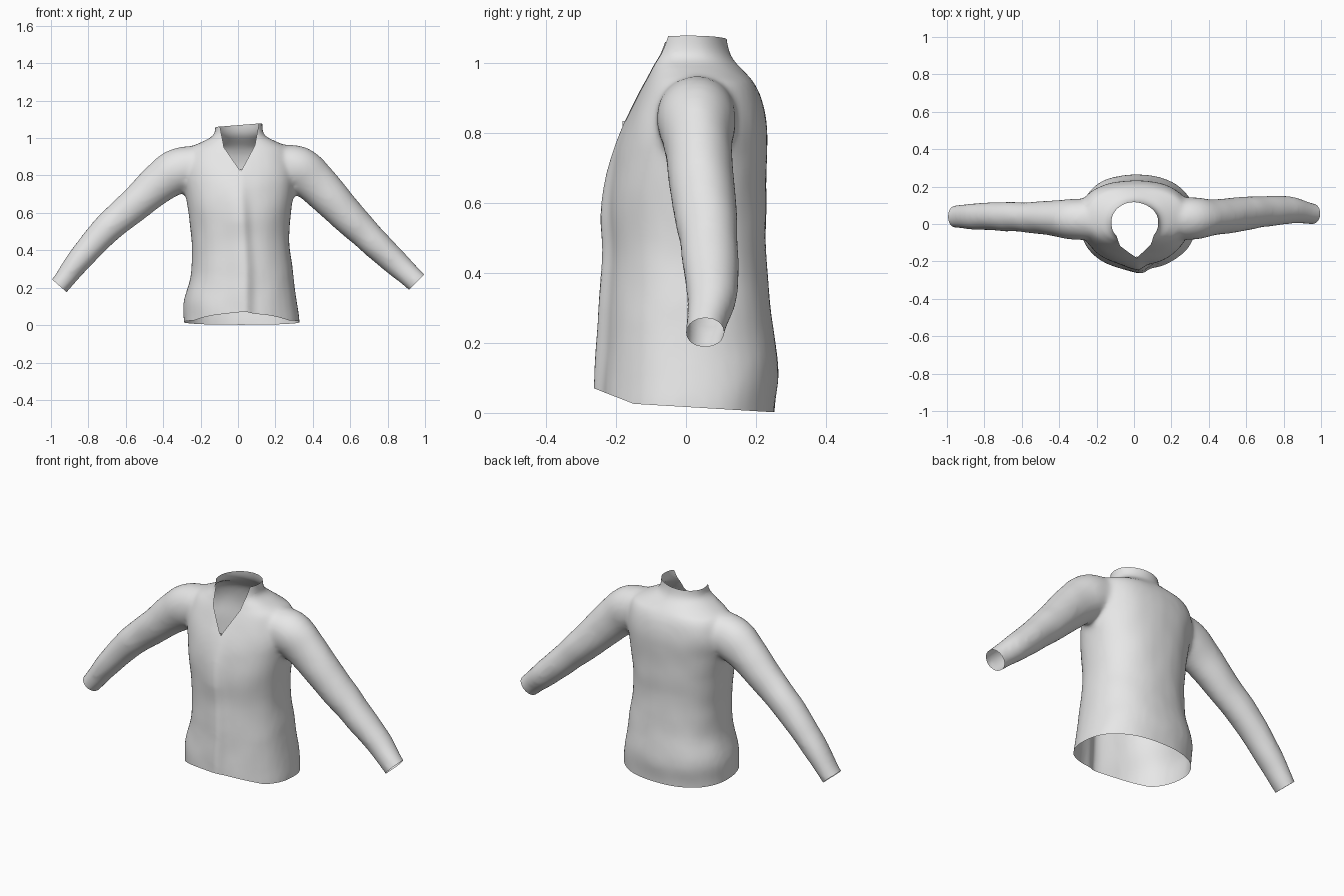
import bpy, bmesh, math
from mathutils import Vector, noise

cube = bpy.data.objects.get("Cube")
if cube:
    bpy.data.objects.remove(cube)

grey = bpy.data.materials.new("plain_grey_cloth")
grey.use_nodes = True
colour = (0.8, 0.8, 0.8, 1)
grey.diffuse_color = colour
grey.node_tree.nodes["Principled BSDF"].inputs["Base Color"].default_value = colour

SIDES = 36


def loft(bm, rings):
    """Closed tube through a list of point rings."""
    loops = [[bm.verts.new(p) for p in ring] for ring in rings]
    for a, b in zip(loops, loops[1:]):
        for i in range(SIDES):
            j = (i + 1) % SIDES
            bm.faces.new((a[i], a[j], b[j], b[i]))
    bm.faces.new(loops[0][::-1])
    bm.faces.new(loops[-1])


def spline(keys, steps=5):
    """Catmull-Rom interpolation of number tuples."""
    keys = [Vector(k) for k in keys]
    pts = [keys[0]] + keys + [keys[-1]]
    out = []
    for a, b, c, d in zip(pts, pts[1:], pts[2:], pts[3:]):
        for s in range(steps):
            t = s / steps
            out.append(b + (c - a) * (t / 2) + (a * 2 - b * 5 + c * 4 - d) * (t * t / 2)
                       + (b * 3 - a - c * 3 + d) * (t ** 3 / 2))
    return out + [keys[-1]]


def rounded(angle, power):
    c, s = math.cos(angle), math.sin(angle)
    return (math.copysign(abs(c) ** power, c), math.copysign(abs(s) ** power, s))


ANGLES = [2 * math.pi * i / SIDES for i in range(SIDES)]
bm = bmesh.new()

# Torso and collar: height, right edge, left edge, front, back
torso = [(-.08, -.29, .33, -.245, .25), (.02, -.29, .33, -.243, .255),
         (.13, -.29, .315, -.238, .265), (.28, -.25, .295, -.226, .245),
         (.45, -.25, .275, -.217, .23), (.6, -.265, .285, -.222, .23),
         (.72, -.285, .3, -.207, .232), (.82, -.3, .31, -.178, .232),
         (.9, -.285, .295, -.145, .218), (.95, -.255, .27, -.122, .193),
         (.985, -.185, .2, -.106, .16), (1.015, -.132, .143, -.098, .132),
         (1.06, -.122, .131, -.09, .117), (1.14, -.122, .131, -.088, .113)]
rings = []
for z, xr, xl, yf, yb in spline(torso, 4):
    ring = []
    for a in ANGLES:
        power = .8 if z > .98 and a > math.pi else .92 if a > math.pi else .86 if z < .95 else 1
        c, s = rounded(a, power)
        ring.append(((xl + xr) / 2 + c * (xl - xr) / 2, (yf + yb) / 2 + s * (yb - yf) / 2, z))
    rings.append(ring)
loft(bm, rings)

# Sleeves: centre, in-plane radius, depth radius
left_sleeve = [(.18, .03, .865, .1, .11), (.32, .03, .835, .122, .113),
               (.42, .035, .755, .112, .098), (.55, .05, .62, .097, .093),
               (.7, .066, .47, .082, .083), (.83, .075, .345, .071, .075),
               (.95, .056, .235, .06, .057), (1.03, .05, .155, .06, .057)]
right_sleeve = [(-.18, .025, .865, .1, .11), (-.32, .025, .825, .12, .11),
                (-.42, .03, .76, .107, .097), (-.55, .035, .645, .092, .083),
                (-.7, .04, .515, .08, .077), (-.83, .04, .372, .069, .073),
                (-.955, .04, .21, .053, .06), (-1.03, .04, .12, .053, .06)]
for keys in (left_sleeve, right_sleeve):
    path = spline(keys)
    rings = []
    for i, p in enumerate(path):
        t = path[min(i + 1, len(path) - 1)] - path[max(i - 1, 0)]
        n = Vector((-t[2], 0, t[0])).normalized()
        centre = Vector(p[:3])
        rings.append([centre + n * (math.cos(a) * p[3]) + Vector((0, math.sin(a) * p[4], 0))
                      for a in ANGLES])
    loft(bm, rings)
bmesh.ops.recalc_face_normals(bm, faces=bm.faces)

mesh = bpy.data.meshes.new("jacket_shell")
bm.to_mesh(mesh)
bm.free()
jacket = bpy.data.objects.new("jacket_shell", mesh)
bpy.context.collection.objects.link(jacket)

# Fuse torso and sleeves into one skin
fuse = jacket.modifiers.new("fuse", "REMESH")
fuse.mode = "VOXEL"
fuse.voxel_size = .0125
fused = jacket.evaluated_get(bpy.context.evaluated_depsgraph_get())
bm = bmesh.new()
bm.from_mesh(fused.to_mesh())
fused.to_mesh_clear()
jacket.modifiers.clear()
for _ in range(6):
    bmesh.ops.smooth_vert(bm, verts=bm.verts, factor=.5, use_axis_x=True, use_axis_y=True, use_axis_z=True)

# Soft cloth folds and the raised front closure
bm.normal_update()
for v in bm.verts:
    x, y, z = v.co
    shift = v.normal * (.003 * noise.noise(v.co * 8))
    seam = .015 + .025 * min(1, max(0, (.7 - z) / .4))
    if y < -.1 and z < .85:
        width = .035 if x > seam else .08
        shift.y -= .025 * math.exp(-((x - seam) / width) ** 2) * min(1, (.85 - z) / .3)
    v.co += shift


def cut(point, normal, keep_apart=lambda c: True, trim=True):
    """Slice the chosen faces by a plane, trimming the normal's side if asked."""
    faces = [f for f in bm.faces if keep_apart(f.calc_center_median())]
    geom = list({g for f in faces for g in (*f.verts, *f.edges)}) + faces
    bmesh.ops.bisect_plane(bm, geom=geom, plane_co=point, plane_no=normal, clear_outer=trim)


# Open hem, collar top and cuffs
cut((0, -.15, .026), (0, -.06, -1))
cut((0, -.15, .026), (0, -.39, -1))
cut((0, 0, 1.069), (-.08, 0, 1))
cut((.955, .056, .23), (.72, 0, -.7), lambda c: c.x > .75)
cut((-.955, .04, .21), (-.66, 0, -.75), lambda c: c.x < -.75)

# Open neck: a notch bounded by straight edges in the front
edges = [((.015, .82), (.09, .96)), ((.09, .96), (.112, 1.08)),
         ((.015, .82), (-.075, .95)), ((-.075, .95), (-.1, 1.08))]
planes = []
for i, ((x0, z0), (x1, z1)) in enumerate(edges):
    side = 1 if i < 2 else -1
    planes.append((Vector((x0, 0, z0)), Vector((side * (z1 - z0), 0, side * (x0 - x1)))))


def on_throat(c):
    return c.y < .01 and abs(c.x) < .2 and c.z > .79


for point, normal in planes:
    cut(point, normal, on_throat, trim=False)
notch = []
for f in bm.faces:
    c = f.calc_center_median()
    if on_throat(c) and all((c - p).dot(n) < 0 for p, n in planes):
        notch.append(f)
bmesh.ops.delete(bm, geom=notch, context="FACES")

mesh.clear_geometry()
bm.to_mesh(mesh)
bm.free()
mesh.materials.append(grey)

# Zip pull at the foot of the neck opening
bpy.ops.mesh.primitive_cube_add(size=1, location=(.015, -.178, .825))
pull = bpy.context.object
pull.name = "zip_pull"
pull.scale = (.008, .006, .02)
pull.data.materials.append(grey)

bpy.ops.object.select_all(action="DESELECT")
jacket.select_set(True)
bpy.context.view_layer.objects.active = jacket
bpy.ops.object.shade_smooth_by_angle(angle=math.radians(50))
